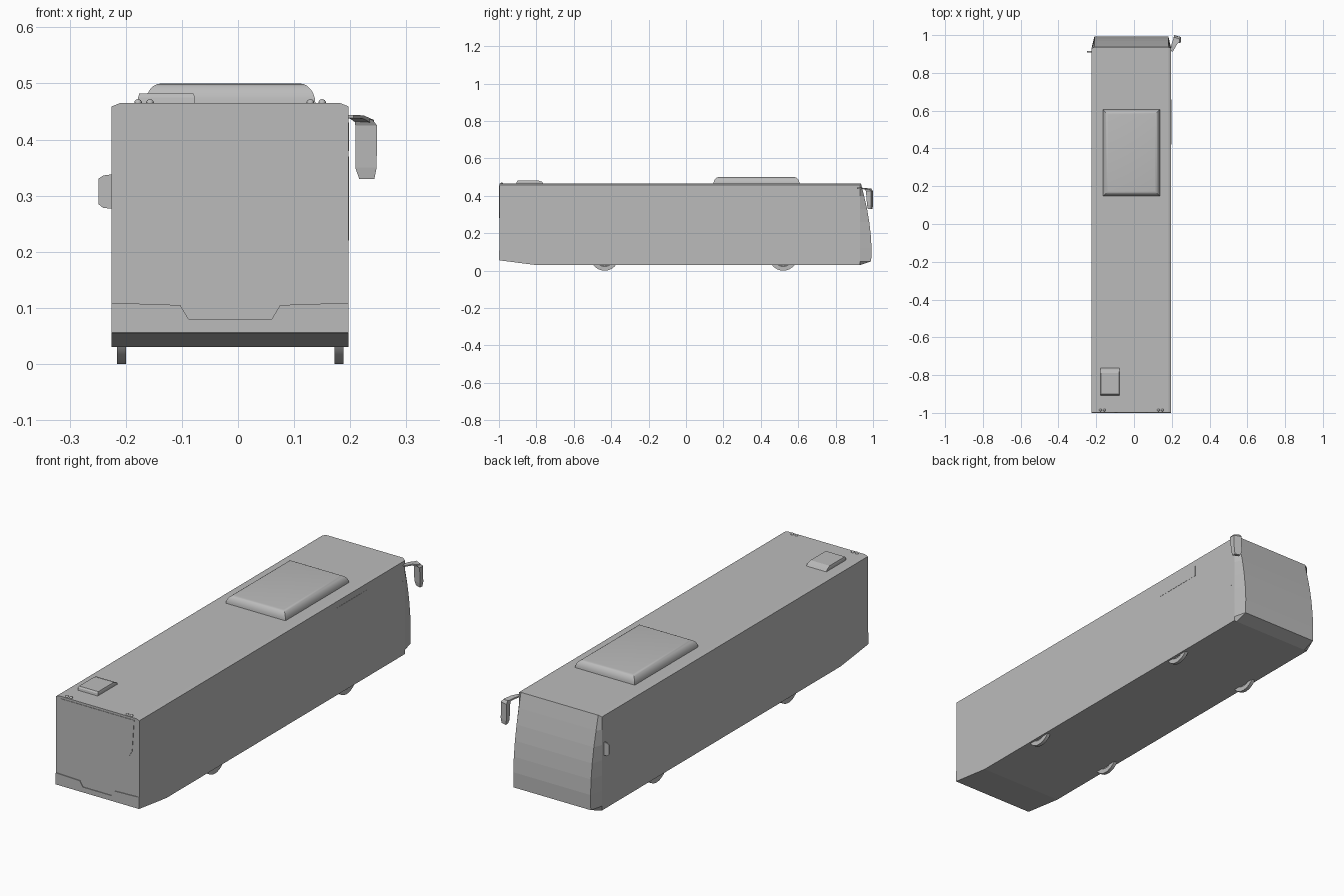
import bpy, bmesh, math
from mathutils import Vector, Matrix

cube = bpy.data.objects.get("Cube")
if cube:
    bpy.data.objects.remove(cube, do_unlink=True)

paint = bpy.data.materials.new("plain_grey")
paint.use_nodes = True
GREY = (0.5, 0.5, 0.5, 1)
paint.diffuse_color = GREY
paint.node_tree.nodes["Principled BSDF"].inputs["Base Color"].default_value = GREY

LEFT, RIGHT = 0.197, -0.225     # body side planes
MID = (LEFT + RIGHT) / 2
REAR = -0.997


def finish(name, bm, smooth=False):
    bmesh.ops.recalc_face_normals(bm, faces=bm.faces)
    mesh = bpy.data.meshes.new(name)
    bm.to_mesh(mesh)
    bm.free()
    mesh.materials.append(paint)
    obj = bpy.data.objects.new(name, mesh)
    bpy.context.collection.objects.link(obj)
    if smooth:
        bpy.ops.object.select_all(action='DESELECT')
        obj.select_set(True)
        bpy.context.view_layer.objects.active = obj
        bpy.ops.object.shade_smooth_by_angle(angle=math.radians(35))
    return obj


def loft(name, rings, smooth=False):
    """Join equal closed rings of points and cap both ends."""
    bm = bmesh.new()
    loops = [[bm.verts.new(p) for p in ring] for ring in rings]
    for a, b in zip(loops, loops[1:]):
        for i in range(len(a)):
            j = (i + 1) % len(a)
            bm.faces.new((a[i], a[j], b[j], b[i]))
    bm.faces.new(loops[0][::-1])
    bm.faces.new(loops[-1])
    return finish(name, bm, smooth)


def rect(x0, x1, y0, y1, z):
    return [(x0, y0, z), (x1, y0, z), (x1, y1, z), (x0, y1, z)]


def box(name, x0, x1, y0, y1, z0, z1):
    return loft(name, [rect(x0, x1, y0, y1, z0), rect(x0, x1, y0, y1, z1)])


def rear_plate(name, outline, thick):
    return loft(name, [[(x, REAR + 0.001, z) for x, z in outline],
                       [(x, REAR - thick, z) for x, z in outline]])


# Body shell: side profile with a curved nose, tapered at the corners
nose = [(0.93, 0.03), (0.99, 0.05), (0.992, 0.12), (0.988, 0.19), (0.98, 0.26),
        (0.968, 0.33), (0.952, 0.4), (0.936, 0.465)]
tail = [(REAR, 0.465), (REAR, 0.055), (-0.8, 0.03)]


def section(x, outer):
    pts = []
    for y, z in nose + tail:
        if outer:
            y, z = min(y, 0.93), min(z, 0.459)
        pts.append((x, y, z))
    return pts


inset = 0.015
loft("body_shell", [section(RIGHT, True), section(RIGHT + inset, False),
                    section(LEFT - inset, False), section(LEFT, True)])

# Roof cooling unit with rounded shoulders
rings = []
for i in range(7):
    a = math.radians(15 * i)
    d = 0.028 * (1 - math.cos(a))
    rings.append(rect(-0.165 + d, 0.138 - d, 0.147 + d, 0.607 - d,
                      0.464 + 0.036 * math.sin(a)))
loft("roof_cooling_unit", rings, True)

# Rear roof hatch
loft("roof_hatch", [rect(-0.178, -0.077, -0.907, -0.762, 0.464),
                    rect(-0.178, -0.077, -0.905, -0.77, 0.475),
                    rect(-0.176, -0.079, -0.9, -0.79, 0.482)])

# Small marker lamps along the rear roof edge
for i, x in enumerate((-0.178, -0.157, 0.129, 0.15)):
    bm = bmesh.new()
    bmesh.ops.create_uvsphere(bm, u_segments=12, v_segments=8, radius=0.007)
    bmesh.ops.translate(bm, vec=(x, -0.985, 0.465), verts=bm.verts)
    finish(f"roof_lamp_{i + 1}", bm, True)

# Raised rear window and stepped rear bumper
rear_plate("rear_window", [(-0.2, 0.455), (-0.19, 0.31), (-0.175, 0.285), (-0.014, 0.281),
                           (0.147, 0.285), (0.162, 0.31), (0.172, 0.455)], 0.002)
rear_plate("rear_bumper", [(RIGHT, 0.056), (LEFT, 0.056), (LEFT, 0.109), (0.075, 0.105),
                           (0.06, 0.08), (-0.088, 0.08), (-0.103, 0.105),
                           (RIGHT, 0.109)], 0.003)

# Side destination panel and door slot
box("side_display", LEFT - 0.001, LEFT + 0.001, 0.42, 0.66, 0.38, 0.43)
box("door_trim", LEFT - 0.001, LEFT + 0.001, 0.91, 0.914, 0.22, 0.37)

# Large mirror: a sweeping arm bends down into the housing
path = [((0.19, 0.918, 0.441), (0.206, 0.913, 0.441), 0.006),
        ((0.2, 0.955, 0.44), (0.224, 0.945, 0.44), 0.006),
        ((0.21, 0.985, 0.434), (0.242, 0.972, 0.431), 0.008)]
arm = []
for p, q, t in path:
    p, q, up = Vector(p), Vector(q), Vector((0, 0, t / 2))
    arm.append([p - up, q - up, q + up, p + up])
loft("mirror_arm", arm)
loft("mirror_housing", [
    [(0.216, 0.982, 0.33), (0.243, 0.972, 0.33), (0.243, 0.99, 0.33), (0.217, 0.997, 0.33)],
    [(0.209, 0.98, 0.35), (0.247, 0.968, 0.35), (0.247, 0.99, 0.35), (0.212, 1.0, 0.35)],
    [(0.209, 0.975, 0.425), (0.248, 0.962, 0.425), (0.248, 0.988, 0.425), (0.212, 0.999, 0.425)],
    [(0.208, 0.97, 0.439), (0.24, 0.957, 0.435), (0.24, 0.98, 0.435), (0.212, 0.99, 0.439)]])

# Small flat mirror on the other side
loft("small_mirror", [[(x, y, z) for x, z in ((-0.224, 0.277), (-0.24, 0.278), (-0.249, 0.285),
                                              (-0.249, 0.33), (-0.24, 0.336), (-0.224, 0.338))]
                      for y in (0.909, 0.915)])

# Wheels with dished hubs, mostly hidden behind the skirts
for axle, y in (("rear", 0.52), ("front", -0.435)):
    for side, x in (("left", 0.18), ("right", -0.208)):
        bm = bmesh.new()
        bmesh.ops.create_cone(bm, cap_ends=True, segments=32, radius1=0.075,
                              radius2=0.075, depth=0.016)
        caps = [f for f in bm.faces if len(f.verts) > 4]
        bmesh.ops.inset_individual(bm, faces=caps, thickness=0.022)
        bmesh.ops.inset_individual(bm, faces=caps, thickness=0.004, depth=-0.004)
        bm.transform(Matrix.Translation((x, y, 0.075)) @ Matrix.Rotation(math.pi / 2, 4, 'Y'))
        finish(f"{axle}_{side}_wheel", bm, True)
